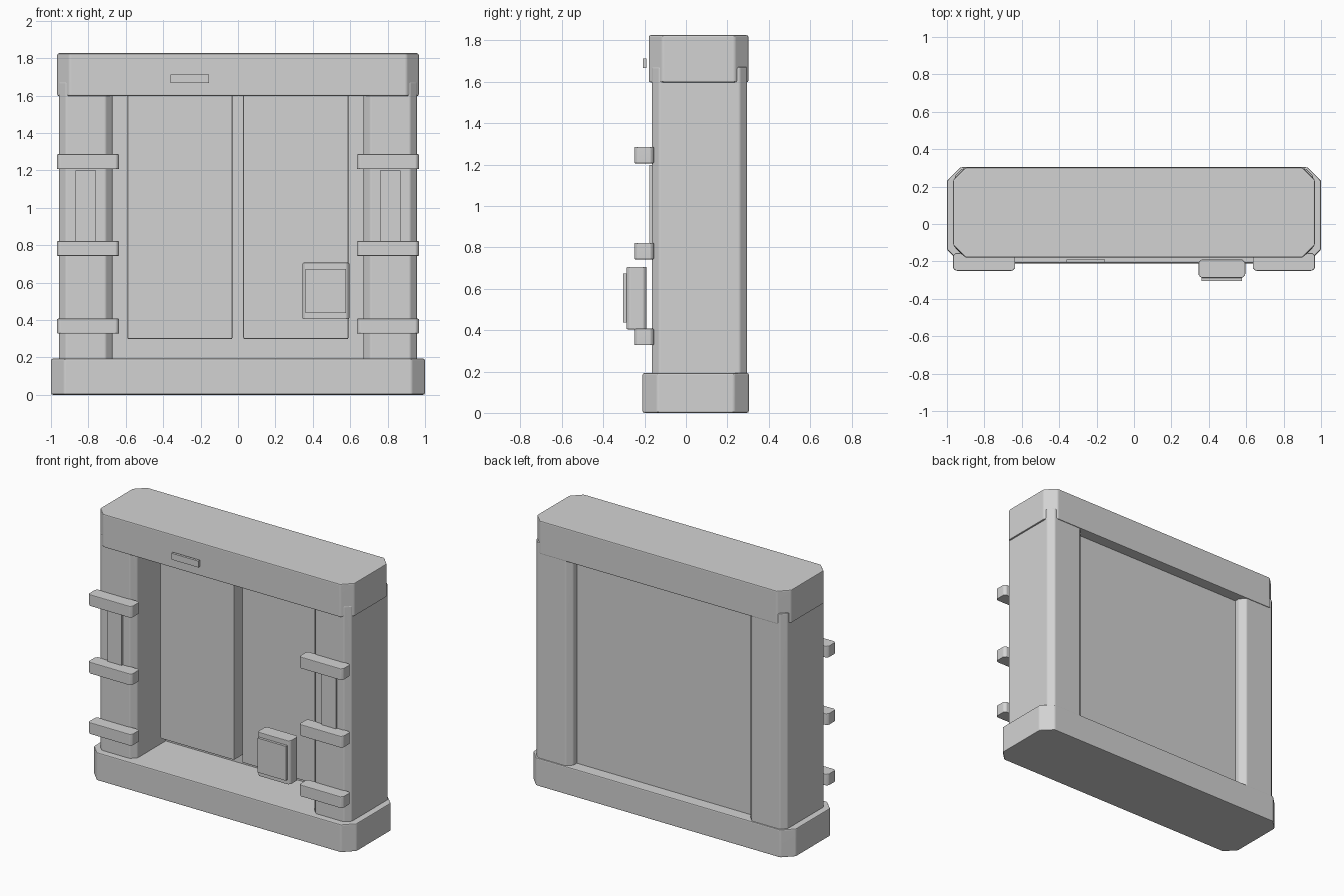
import bpy, bmesh, math
from mathutils import Vector

if "Cube" in bpy.data.objects:
    bpy.data.objects.remove(bpy.data.objects["Cube"])

grey = bpy.data.materials.new("plain grey")
grey.diffuse_color = (0.65, 0.65, 0.65, 1)
grey.use_nodes = True
grey.node_tree.nodes["Principled BSDF"].inputs["Base Color"].default_value = grey.diffuse_color


def block(name, xs, ys, zs, chamfer=0.0, soft=0.0):
    """Box between limits: flat chamfer on upright edges, then a small edge rounding."""
    bm = bmesh.new()
    bmesh.ops.create_cube(bm, size=1)
    lim = (xs, ys, zs)
    for v in bm.verts:
        v.co = Vector([(a + b) / 2 + c * (b - a) for c, (a, b) in zip(v.co, lim)])
    if chamfer:
        upright = [e for e in bm.edges
                   if abs(e.verts[0].co.z - e.verts[1].co.z) > 1e-4]
        bmesh.ops.bevel(bm, geom=upright, offset=chamfer, segments=1,
                        affect='EDGES', profile=0.5)
    if soft:
        bmesh.ops.bevel(bm, geom=list(bm.edges), offset=soft, segments=2,
                        affect='EDGES', profile=0.5, clamp_overlap=True)
    bmesh.ops.recalc_face_normals(bm, faces=bm.faces)
    mesh = bpy.data.meshes.new(name)
    bm.to_mesh(mesh)
    bm.free()
    mesh.materials.append(grey)
    obj = bpy.data.objects.new(name, mesh)
    bpy.context.collection.objects.link(obj)
    bpy.ops.object.select_all(action='DESELECT')
    obj.select_set(True)
    bpy.context.view_layer.objects.active = obj
    bpy.ops.object.shade_smooth_by_angle(angle=math.radians(30))
    # Keep the large faces flat and only the roundings smooth
    flat = obj.modifiers.new("flat_faces", 'WEIGHTED_NORMAL')
    flat.weight = 100
    flat.keep_sharp = True
    return obj


# Frame: base sill and header beam
block("base", (-1, 1), (-0.21, 0.304), (0, 0.193), 0.072, 0.01)
block("header", (-0.967, 0.967), (-0.18, 0.302), (1.597, 1.826), 0.066, 0.01)

# Recessed back panel and the two door leaves in front of it
block("back_panel", (-0.70, 0.70), (0.175, 0.225), (0.15, 1.65))
block("door_left", (-0.592, -0.03), (0.0, 0.18), (0.297, 1.64), 0, 0.009)
block("door_right", (0.028, 0.59), (0.0, 0.18), (0.297, 1.64), 0, 0.009)

# Pillars with brackets and slim strips on both sides
for side, s in (("left", -1), ("right", 1)):
    def span(a, b):
        return tuple(sorted((s * a, s * b)))
    block("pillar_" + side, span(0.672, 0.956), (-0.165, 0.296), (0.17, 1.672),
          0.036, 0.008)
    for i, z in enumerate((0.367, 0.782, 1.246)):
        block(f"bracket_{side}_{i + 1}", span(0.635, 0.968), (-0.25, -0.155),
              (z - 0.04, z + 0.04), 0.015, 0.006)
    block("strip_" + side, span(0.76, 0.868), (-0.177, -0.16), (0.80, 1.198))

# Control box with a front plate, and the small bar on the header
block("control_box", (0.345, 0.595), (-0.288, -0.19), (0.404, 0.706), 0.015, 0.006)
block("control_plate", (0.362, 0.577), (-0.305, -0.28), (0.437, 0.673))
block("header_bar", (-0.362, -0.156), (-0.207, -0.19), (1.668, 1.712))
